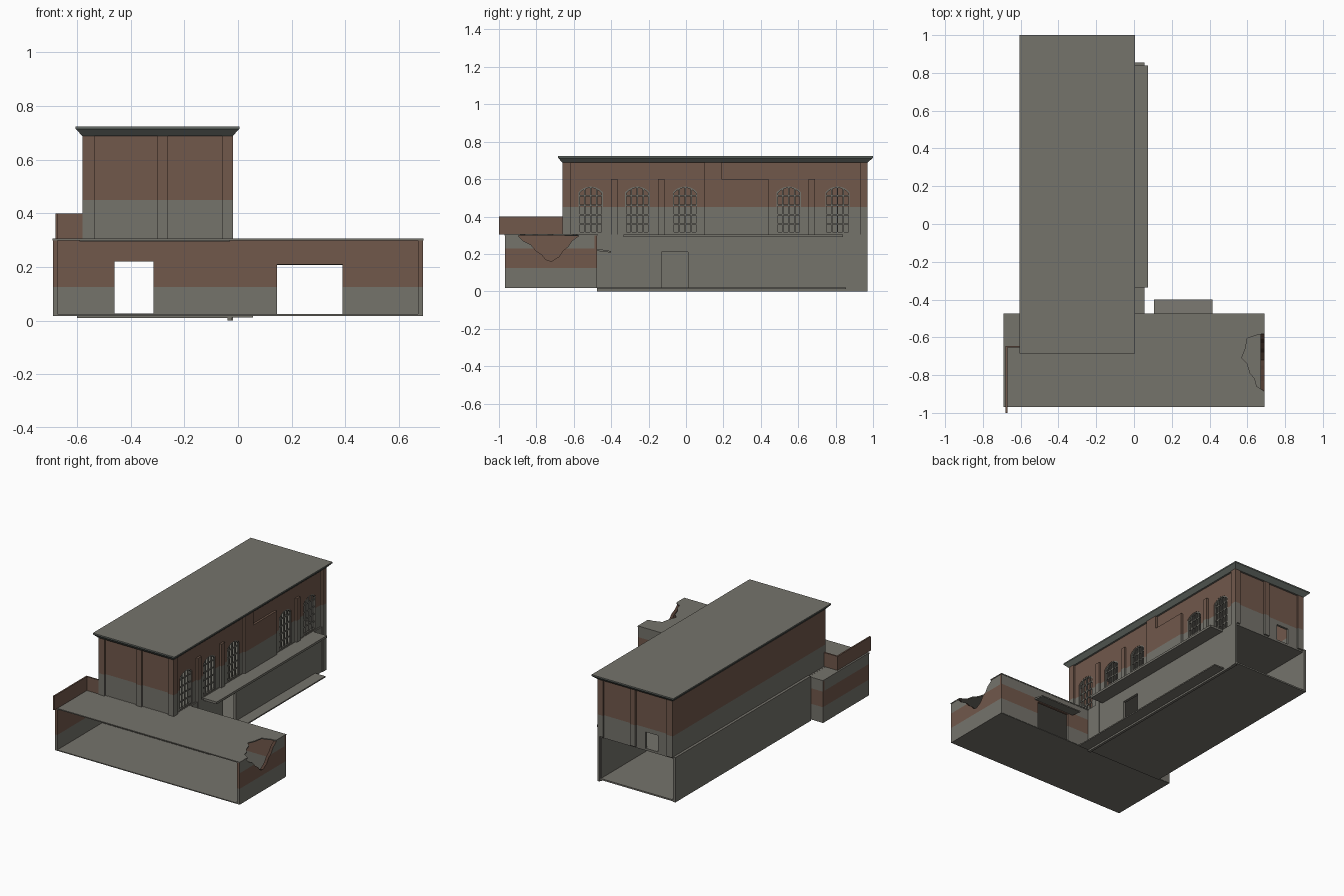
import bpy, bmesh, math
from mathutils import Vector

if "Cube" in bpy.data.objects:
    bpy.data.objects.remove(bpy.data.objects["Cube"])


def material(name, rgb):
    m = bpy.data.materials.new(name)
    m.diffuse_color = (*rgb, 1)
    m.use_nodes = True
    m.node_tree.nodes["Principled BSDF"].inputs["Base Color"].default_value = m.diffuse_color
    return m


MATS = [material("grey plaster", (0.178, 0.172, 0.148)),
        material("red brown brick", (0.165, 0.098, 0.071)),
        material("green grey cornice", (0.140, 0.158, 0.142)),
        material("dark broken brick", (0.075, 0.042, 0.030))]
GREY, BRICK, TRIM, BROKEN = range(4)


def finish(name, bm, mat=GREY):
    bmesh.ops.recalc_face_normals(bm, faces=bm.faces)
    me = bpy.data.meshes.new(name)
    bm.to_mesh(me)
    bm.free()
    for m in MATS:
        me.materials.append(m)
    for p in me.polygons:
        p.material_index = mat
    ob = bpy.data.objects.new(name, me)
    bpy.context.collection.objects.link(ob)
    return ob


def prism(name, pts, axis, a, b, mat=GREY):
    """Extrude a 2D outline along x (points are y,z), y (x,z) or z (x,y)."""
    def put(p, d):
        return {"x": (d, p[0], p[1]), "y": (p[0], d, p[1]), "z": (p[0], p[1], d)}[axis]
    bm = bmesh.new()
    lo = [bm.verts.new(put(p, a)) for p in pts]
    hi = [bm.verts.new(put(p, b)) for p in pts]
    bm.faces.new(lo)
    bm.faces.new(hi)
    for i in range(len(pts)):
        j = (i + 1) % len(pts)
        bm.faces.new((lo[i], lo[j], hi[j], hi[i]))
    return finish(name, bm, mat)


def box(name, x, y, z, mat=GREY):
    pts = [(x[0], y[0]), (x[1], y[0]), (x[1], y[1]), (x[0], y[1])]
    return prism(name, pts, "z", z[0], z[1], mat)


def cut(ob, cutters):
    """Subtract the cutters, apply the result and remove the helpers."""
    for c in cutters:
        c.hide_render = True
        m = ob.modifiers.new("cut", "BOOLEAN")
        m.object, m.operation, m.solver = c, "DIFFERENCE", "EXACT"
    dg = bpy.context.evaluated_depsgraph_get()
    dg.update()
    me = bpy.data.meshes.new_from_object(ob.evaluated_get(dg))
    ob.modifiers.clear()
    ob.data = me
    for c in cutters:
        bpy.data.objects.remove(c)
    return ob


def paint(ob, heights, rule):
    """Split the faces at the given heights, then colour by rule(centre, normal)."""
    bm = bmesh.new()
    bm.from_mesh(ob.data)
    for h in heights:
        bmesh.ops.bisect_plane(bm, geom=bm.verts[:] + bm.edges[:] + bm.faces[:],
                               plane_co=(0, 0, h), plane_no=(0, 0, 1))
    for f in bm.faces:
        f.material_index = rule(f.calc_center_median(), f.normal)
    bm.to_mesh(ob.data)
    bm.free()
    return ob


def hall_paint(ob):
    return paint(ob, [0.45], lambda c, n: BRICK if c.z > 0.45 else GREY)


def wing_paint(ob, outward):
    out = Vector(outward)

    def rule(c, n):
        if c.x > 0.66 and abs(n.x) < 0.5 and -0.9 < c.y < -0.57 and n.z > 0.1 and c.z < 0.3:
            return BROKEN
        if n.dot(out) > 0.5:
            return BRICK if 0.125 < c.z < 0.23 else GREY
        return BRICK if c.z > 0.125 else GREY
    return paint(ob, [0.125, 0.23], rule)


def arch(cy, half, z0, spring, top, n=8):
    """Window outline with a shallow segmental head."""
    s = top - spring
    r = (half * half + s * s) / (2 * s)
    t = math.asin(half / r)
    head = [(cy + r * math.sin(t - 2 * t * i / n),
             top - r + r * math.cos(t - 2 * t * i / n)) for i in range(n + 1)]
    return [(cy - half, z0), (cy + half, z0)] + head


# ---- hall: upper walls
WINDOWS = [-0.51, -0.26, -0.005, 0.55, 0.81]
right = box("hall_right_wall_upper", (-0.05, -0.032), (-0.65, 0.96), (0.305, 0.69))
hall_paint(cut(right, [prism("cutter", arch(c, 0.065, 0.31, 0.53, 0.56), "x", -0.2, 0.1)
                       for c in WINDOWS]))
hall_paint(box("hall_left_wall_upper", (-0.58, -0.562), (-0.66, 0.97), (0.305, 0.69)))
hall_paint(box("hall_front_wall", (-0.565, -0.035), (-0.648, -0.632), (0.305, 0.69)))
back = box("hall_back_wall", (-0.565, -0.035), (0.942, 0.958), (0.295, 0.69))
hall_paint(cut(back, [box("cutter", (-0.46, -0.37), (0.8, 1.1), (0.31, 0.42))]))

# ---- hall: pilasters on the ends and the right side
for side, y in (("front", (-0.66, -0.645)), ("back", (0.955, 0.97))):
    for i, x in enumerate([(-0.58, -0.535), (-0.30, -0.26), (-0.06, -0.02)]):
        hall_paint(box(f"{side}_pilaster_{i}", x, y, (0.305, 0.69)))
for i, (y0, y1, z0, z1) in enumerate([(-0.66, -0.615, 0.305, 0.69), (-0.40, -0.365, 0.02, 0.60),
                                      (-0.15, -0.115, 0.305, 0.60), (0.655, 0.69, 0.305, 0.60),
                                      (0.93, 0.97, 0.0, 0.69)]):
    hall_paint(box(f"side_pilaster_{i}", (-0.034, -0.018), (y0, y1), (z0, z1)))
hall_paint(prism("side_raised_panel", [(0.10, 0.305), (0.44, 0.305), (0.44, 0.60), (0.19, 0.60),
                                       (0.19, 0.69), (0.10, 0.69)], "x", -0.034, -0.018))

# ---- hall: arched window frames with glazing bars
for i, c in enumerate(WINDOWS):
    cut(prism(f"window_frame_{i}", arch(c, 0.066, 0.308, 0.53, 0.561), "x", -0.046, -0.034),
        [prism("cutter", arch(c, 0.058, 0.317, 0.525, 0.553), "x", -0.1, 0.1)])
    for k in (-1, 0, 1):
        box(f"window_{i}_upright_{k + 1}", (-0.045, -0.037),
            (c + k * 0.032 - 0.004, c + k * 0.032 + 0.004), (0.312, 0.556 - 0.008 * abs(k)))
    for k in range(4):
        z = 0.36 + 0.05 * k
        box(f"window_{i}_crossbar_{k}", (-0.044, -0.038), (c - 0.062, c + 0.062),
            (z - 0.004, z + 0.004))

# ---- hall: lower walls, floors and door
low = box("hall_right_wall_lower", (-0.04, -0.022), (-0.475, 0.96), (0.0, 0.305))
cut(low, [box("cutter", (-0.2, 0.1), (-0.13, 0.01), (0.02, 0.21))])
box("hall_left_wall_lower", (-0.60, -0.582), (-0.475, 0.97), (0.01, 0.312))
box("hall_ground_floor", (-0.59, -0.03), (-0.475, 0.965), (0.01, 0.02))
box("hall_upper_floor", (-0.59, -0.03), (-0.65, 0.958), (0.295, 0.307))
box("side_platform", (-0.03, 0.055), (-0.475, 0.855), (0.012, 0.02))
box("side_awning", (-0.03, 0.075), (-0.335, 0.84), (0.29, 0.305))

# ---- hall: roof with a tapered cornice
bm = bmesh.new()
rings = []
for x0, x1, y0, y1, z in [(-0.58, -0.02, -0.66, 0.97, 0.688), (-0.605, 0.005, -0.685, 1.0, 0.714),
                          (-0.605, 0.005, -0.685, 1.0, 0.723)]:
    rings.append([bm.verts.new(p) for p in ((x0, y0, z), (x1, y0, z), (x1, y1, z), (x0, y1, z))])
for a, b in zip(rings, rings[1:]):
    for i in range(4):
        j = (i + 1) % 4
        bm.faces.new((a[i], a[j], b[j], b[i]))
bm.faces.new(rings[0])
bm.faces.new(rings[-1])
paint(finish("hall_roof", bm), [], lambda c, n: GREY if abs(n.z) > 0.9 else TRIM)

# ---- wing: open at the front, with two doorways in the back wall
wall = box("wing_back_wall", (-0.69, 0.69), (-0.49, -0.475), (0.02, 0.30))
wing_paint(cut(wall, [box("cutter", (-0.46, -0.315), (-0.6, -0.4), (0.027, 0.22)),
                      box("cutter", (0.145, 0.39), (-0.6, -0.4), (0.0, 0.21))]), (0, 1, 0))
wing_paint(box("wing_left_wall", (-0.69, -0.672), (-0.968, -0.489), (0.02, 0.30)), (-1, 0, 0))
wall = box("wing_right_wall", (0.67, 0.69), (-0.968, -0.489), (0.02, 0.30))
crack = [(-0.90, 0.33), (-0.895, 0.295), (-0.87, 0.27), (-0.83, 0.25), (-0.80, 0.215),
         (-0.77, 0.195), (-0.75, 0.17), (-0.72, 0.16), (-0.68, 0.185), (-0.66, 0.215),
         (-0.63, 0.24), (-0.61, 0.27), (-0.575, 0.295), (-0.57, 0.33)]
wing_paint(cut(wall, [prism("cutter", crack, "x", 0.5, 0.8)]), (1, 0, 0))
box("wing_floor", (-0.69, 0.69), (-0.968, -0.477), (0.018, 0.024))

# ---- wing: roof with the broken corner
roof = box("wing_roof", (-0.692, 0.692), (-0.97, -0.473), (0.299, 0.306))
hole = [(0.75, -0.575), (0.66, -0.585), (0.60, -0.605), (0.59, -0.66), (0.57, -0.71),
        (0.60, -0.74), (0.615, -0.79), (0.64, -0.82), (0.65, -0.86), (0.69, -0.885), (0.75, -0.89)]
cut(roof, [prism("cutter", hole, "z", 0.2, 0.4)])

# ---- wing: parapet and door canopy
box("parapet_side", (-0.68, -0.67), (-1.0, -0.645), (0.305, 0.40), BRICK)
box("parapet_return", (-0.672, -0.578), (-0.655, -0.645), (0.305, 0.40), BRICK)
prism("door_canopy", [(-0.477, 0.216), (-0.40, 0.207), (-0.40, 0.215), (-0.477, 0.228)],
      "x", 0.105, 0.415)
